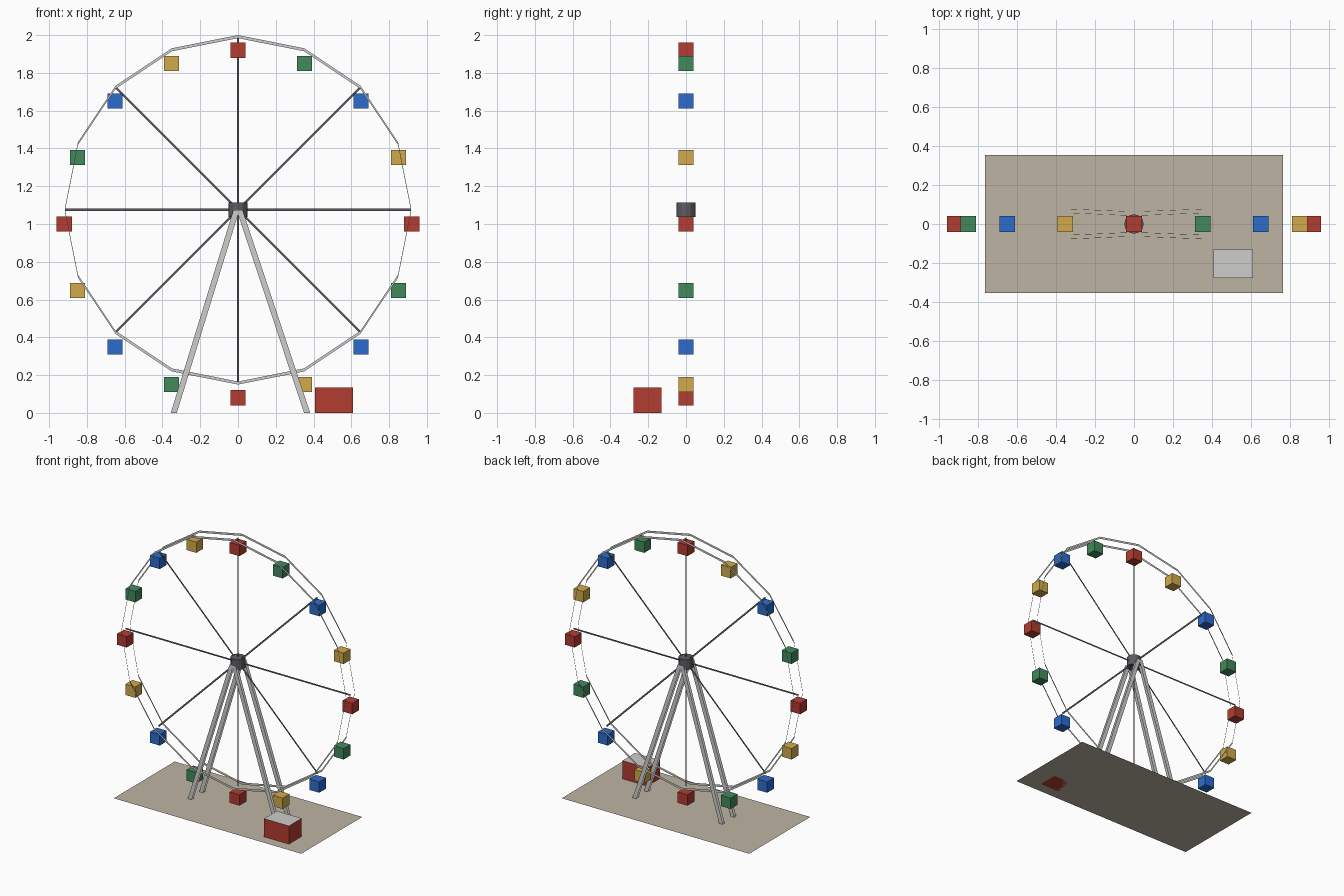
import bpy, bmesh, math
from mathutils import Vector

if "Cube" in bpy.data.objects:
    bpy.data.objects.remove(bpy.data.objects["Cube"])


def mat(name, r, g, b):
    m = bpy.data.materials.new(name)
    lin = [(c / 255 / 12.92) if c < 10 else ((c / 255 + 0.055) / 1.055) ** 2.4 for c in (r, g, b)]
    m.diffuse_color = (*lin, 1)
    m.use_nodes = True
    m.node_tree.nodes["Principled BSDF"].inputs["Base Color"].default_value = m.diffuse_color
    return m


RED = mat("red", 180, 60, 48)
GREEN = mat("green", 66, 138, 92)
BLUE = mat("blue", 44, 108, 204)
YELLOW = mat("yellow", 210, 170, 76)
STEEL = mat("light steel", 205, 205, 203)
DARK = mat("dark steel", 92, 92, 100)
TAN = mat("tan", 190, 180, 164)


def finish(name, bm, *mats):
    me = bpy.data.meshes.new(name)
    bm.to_mesh(me)
    bm.free()
    for m in mats:
        me.materials.append(m)
    ob = bpy.data.objects.new(name, me)
    bpy.context.collection.objects.link(ob)
    return ob


def quad(bm, *pts):
    return bm.faces.new([bm.verts.new(p) for p in pts])


def box(name, lo, hi, *mats):
    bm = bmesh.new()
    bmesh.ops.create_cube(bm, size=1)
    for v in bm.verts:
        v.co = [(l + h) / 2 + c * (h - l) for c, l, h in zip(v.co, lo, hi)]
    if len(mats) > 1:  # top face takes the second colour
        for f in bm.faces:
            f.material_index = int(f.normal.z > 0.5)
    return finish(name, bm, *mats)


HUB_Z, R, N = 1.075, 0.917, 16


def on_wheel(i, r, z):
    a = math.tau * i / N
    return r * math.sin(a), z + r * math.cos(a)


# Ground sheet
bm = bmesh.new()
quad(bm, (-.765, -.355, 0), (.765, -.355, 0), (.765, .355, 0), (-.765, .355, 0))
finish("platform", bm, TAN)

# Ticket booth with pale roof
box("booth", (.407, -.278, 0), (.61, -.13, .134), RED, STEEL)

# Two flat rims, each segment an upright ribbon
for side, y in (("front", -.05), ("back", .05)):
    bm = bmesh.new()
    for i in range(N):
        (x0, z0), (x1, z1) = on_wheel(i, R, HUB_Z), on_wheel(i + 1, R, HUB_Z)
        h = .008
        quad(bm, (x0, y, z0 - h), (x1, y, z1 - h), (x1, y, z1 + h), (x0, y, z0 + h))
    finish(side + "_rim", bm, STEEL)

# Flat spokes
bm = bmesh.new()
for i in range(0, N, 2):
    x, z = on_wheel(i, R, 0)
    d = Vector((x, 0, z))
    w = Vector((-z, 0, x)).normalized() * .006
    c = Vector((0, 0, HUB_Z))
    quad(bm, c - w, c + d - w, c + d + w, c + w)
finish("spokes", bm, DARK)

# Upright hub drum
bm = bmesh.new()
bmesh.ops.create_cone(bm, cap_ends=True, segments=12, radius1=.05, radius2=.05, depth=.075)
bmesh.ops.translate(bm, verts=bm.verts, vec=(0, 0, HUB_Z))
finish("hub", bm, DARK)

# A-frame legs, each a pair of flat strips
for side, s in (("front", -1), ("back", 1)):
    for end, bx, tx in (("left", -.34, -.008), ("right", .366, .008)):
        bm = bmesh.new()
        for off in (-.01, .01):
            yb, yt, w = s * (.067 + off), s * (.053 + off), .016
            quad(bm, (bx - w, yb, 0), (bx + w, yb, 0),
                 (tx + w, yt, HUB_Z), (tx - w, yt, HUB_Z))
        finish(f"{side}_{end}_leg", bm, STEEL)

# Cabins hanging below the rim, colours cycling clockwise from the top
for i in range(N):
    x, z = on_wheel(i, .92, 1.0)
    h = .04
    box(f"cabin_{i + 1}", (x - h, -h, z - h), (x + h, h, z + h),
        (RED, GREEN, BLUE, YELLOW)[i % 4])
